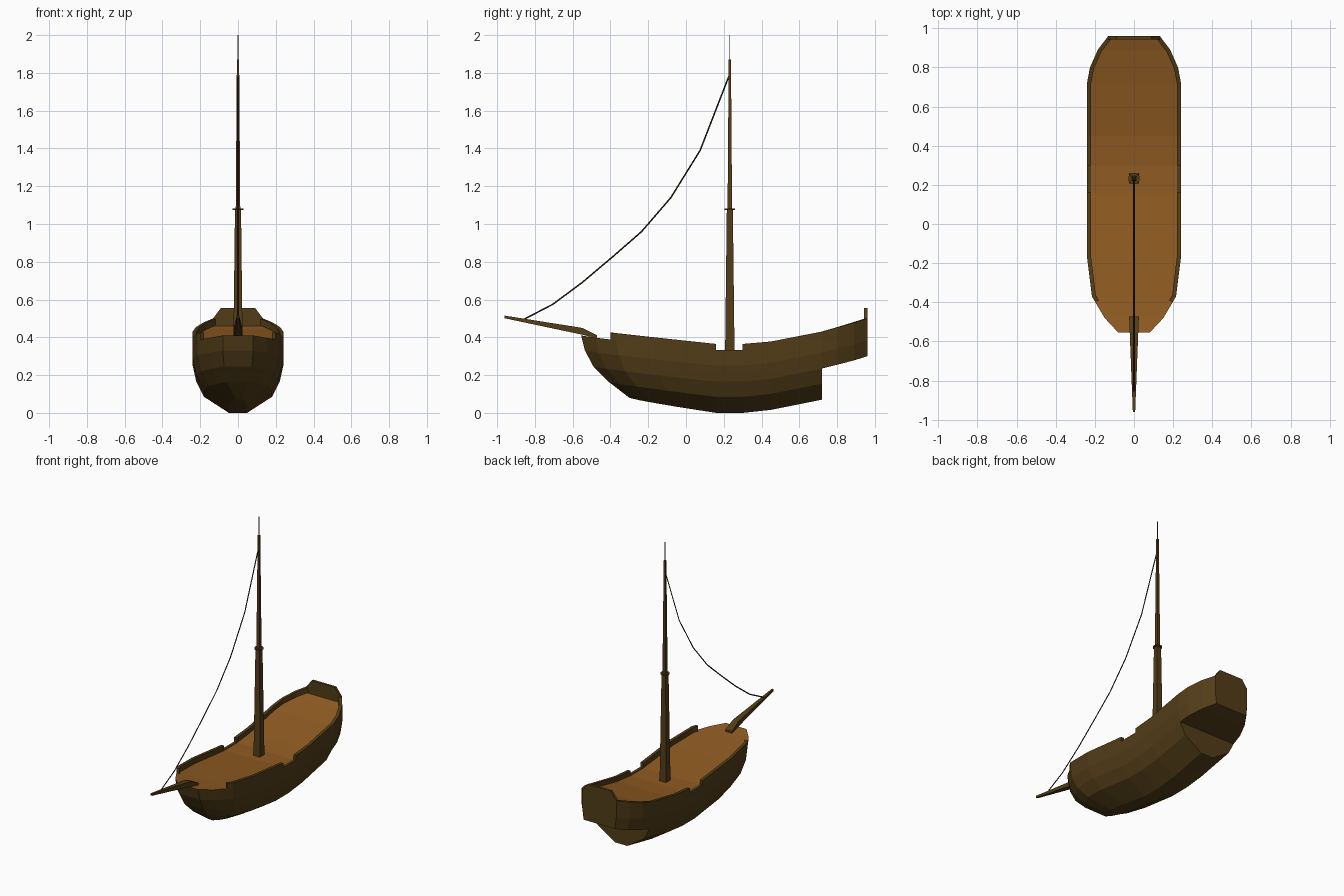
import bpy, bmesh, math
from mathutils import Vector

if "Cube" in bpy.data.objects:
    bpy.data.objects.remove(bpy.data.objects["Cube"])


def material(name, rgb):
    m = bpy.data.materials.new(name)
    m.diffuse_color = (*rgb, 1)
    m.use_nodes = True
    m.node_tree.nodes["Principled BSDF"].inputs["Base Color"].default_value = m.diffuse_color
    return m


WOOD = material("dark_wood", (0.085, 0.046, 0.009))
PLANK = material("deck_planks", (0.28, 0.105, 0.016))
ROPE = material("rope", (0.05, 0.03, 0.01))


def lerp(table, y):
    for (y0, a), (y1, b) in zip(table, table[1:]):
        if y <= y1:
            return a + (b - a) * (y - y0) / (y1 - y0)
    return table[-1][1]


def make(name, verts, faces, mat):
    me = bpy.data.meshes.new(name)
    bm = bmesh.new()
    vs = [bm.verts.new(v) for v in verts]
    for f in faces:
        bm.faces.new([vs[i] for i in f])
    bmesh.ops.recalc_face_normals(bm, faces=bm.faces)
    bm.to_mesh(me)
    bm.free()
    me.materials.append(mat)
    ob = bpy.data.objects.new(name, me)
    bpy.context.collection.objects.link(ob)
    return ob


def loft(name, rings, mat):
    """Skin equal-length closed rings and cap both ends."""
    n = len(rings[0])
    faces = [list(range(n)), list(range((len(rings) - 1) * n, len(rings) * n))]
    for r in range(len(rings) - 1):
        for i in range(n):
            j = (i + 1) % n
            faces.append([r * n + i, r * n + j, (r + 1) * n + j, (r + 1) * n + i])
    return make(name, [v for ring in rings for v in ring], faces, mat)


# Plan outline, sheer and rail heights along y
OUTLINE = [(-.555, .08), (-.48, .15), (-.37, .215), (-.17, .24), (.16, .24), (.30, .24),
           (.45, .24), (.72, .24), (.80, .225), (.89, .185), (.96, .132)]
RISE = [(-.555, .08), (-.48, .068), (-.37, .055), (-.17, .033), (.16, 0), (.30, 0),
        (.45, .016), (.72, .07), (.80, .09), (.89, .113), (.96, .135)]
RAIL = [(-.40, .425), (-.17, .40), (.16, .365), (.30, .365), (.45, .378), (.72, .43),
        (.80, .452), (.89, .478), (.96, .50)]
# Strakes from keel to deck: height, width factor, bow end
STRAKES = [(0, .2, -.30), (.085, .75, -.41), (.165, .92, -.49), (.25, 1, -.535), (.33, 1, -.555)]


def hull_point(y, strake, side=1):
    z, w, bow = strake
    x = lerp(OUTLINE, y) * w
    z += lerp(RISE, y)
    if y < .16:
        y = .16 + (y - .16) * (.16 - bow) / (.16 + .555)
    return Vector((side * x, y, z))


# Hull shell, with the raised counter behind the stern board
ys = [p[0] for p in OUTLINE]
verts, faces = [], []
for y in ys:
    verts += [hull_point(y, s, -1) for s in reversed(STRAKES)] + [hull_point(y, s) for s in STRAKES]
for r in range(len(ys) - 1):
    a, b = r * 10, r * 10 + 10
    if ys[r] < .72:
        faces += [[a + i, a + i + 1, b + i + 1, b + i] for i in range(9)]
    else:
        faces += [[a + i, a + i + 1, b + i + 1, b + i] for i in (0, 1, 7, 8)]
        faces.append([a + 2, a + 7, b + 7, b + 2])
faces += [[i, i + 1, 8 - i, 9 - i] for i in range(4)]
cut, end = ys.index(.72) * 10, (len(ys) - 1) * 10
faces.append([cut + i for i in range(2, 8)])
faces.append([end + i for i in (0, 1, 2, 7, 8, 9)])
hull = make("hull", verts, faces, WOOD)
bm = bmesh.new()
bm.from_mesh(hull.data)
bmesh.ops.delete(bm, geom=[v for v in bm.verts if not v.link_faces], context='VERTS')
bm.to_mesh(hull.data)
bm.free()

# Deck
verts = [hull_point(y, STRAKES[-1], s) for y in ys for s in (-1, 1)]
faces = [[i, i + 1, i + 3, i + 2] for i in range(0, len(verts) - 2, 2)]
make("deck", verts, faces, PLANK)


# Bulwarks either side of the boarding gaps, and low sills in the gaps
def bulwark(name, y0, y1, height=None):
    line = [y0] + [y for y in ys if y0 < y < y1] + [y1]
    vs, n = [], len(line)
    for y in line:
        p = hull_point(y, STRAKES[-1])
        top = p.z + height if height else lerp(RAIL, y)
        vs += [p, Vector((p.x, y, top))]
    ob = make(name, vs, [[2 * i, 2 * i + 2, 2 * i + 3, 2 * i + 1] for i in range(n - 1)], WOOD)
    if ob.data.polygons[0].normal.x < 0:
        ob.data.flip_normals()
    mod = ob.modifiers.new("thickness", 'SOLIDIFY')
    mod.thickness, mod.offset = .021, -1
    ob.modifiers.new("both_sides", 'MIRROR')


bulwark("fore_bulwark", -.40, .16)
bulwark("aft_bulwark", .30, .96)
bulwark("gap_sill", .16, .30, .004)

# Stern board
shape = [(-.132, .46), (.132, .46), (.132, .50), (.09, .556), (-.09, .556), (-.132, .50)]
loft("stern_board", [[(x, y, z) for x, z in shape] for y in (.943, .96)], WOOD)

# Bowsprit, square and tapered, stepped into the deck
rings = []
for y, z, w, h in [(-.472, .403, .025, .008), (-.55, .432, .022, .018), (-.96, .508, .006, .007)]:
    rings.append([(-w, y, z - h), (w, y, z - h), (w, y, z + h), (-w, y, z + h)])
loft("bowsprit", rings, WOOD)


# Masts
def spar(name, sections, sides=4):
    rings = []
    for z, half in sections:
        r = half / math.cos(math.pi / sides)
        rings.append([(r * math.cos((i + .5) * math.tau / sides),
                       .232 + r * math.sin((i + .5) * math.tau / sides), z) for i in range(sides)])
    loft(name, rings, WOOD)


spar("lower_mast", [(.32, .025), (1.08, .016)])
spar("mast_collar", [(1.075, .028), (1.083, .028)], 8)
spar("top_mast", [(1.08, .012), (1.87, .006)])
spar("flagpole", [(1.86, .002), (2.0, .002)])

# Sagging forestay
path = [(.23, 1.79), (.075, 1.39), (-.08, 1.14), (-.235, .96), (-.39, .825),
        (-.55, .69), (-.705, .575), (-.855, .497)]
cu = bpy.data.curves.new("forestay", 'CURVE')
cu.dimensions = '3D'
cu.bevel_depth, cu.bevel_resolution = .004, 0
sp = cu.splines.new('POLY')
sp.points.add(len(path) - 1)
for p, (y, z) in zip(sp.points, path):
    p.co = (0, y, z, 1)
cu.materials.append(ROPE)
bpy.context.collection.objects.link(bpy.data.objects.new("forestay", cu))
